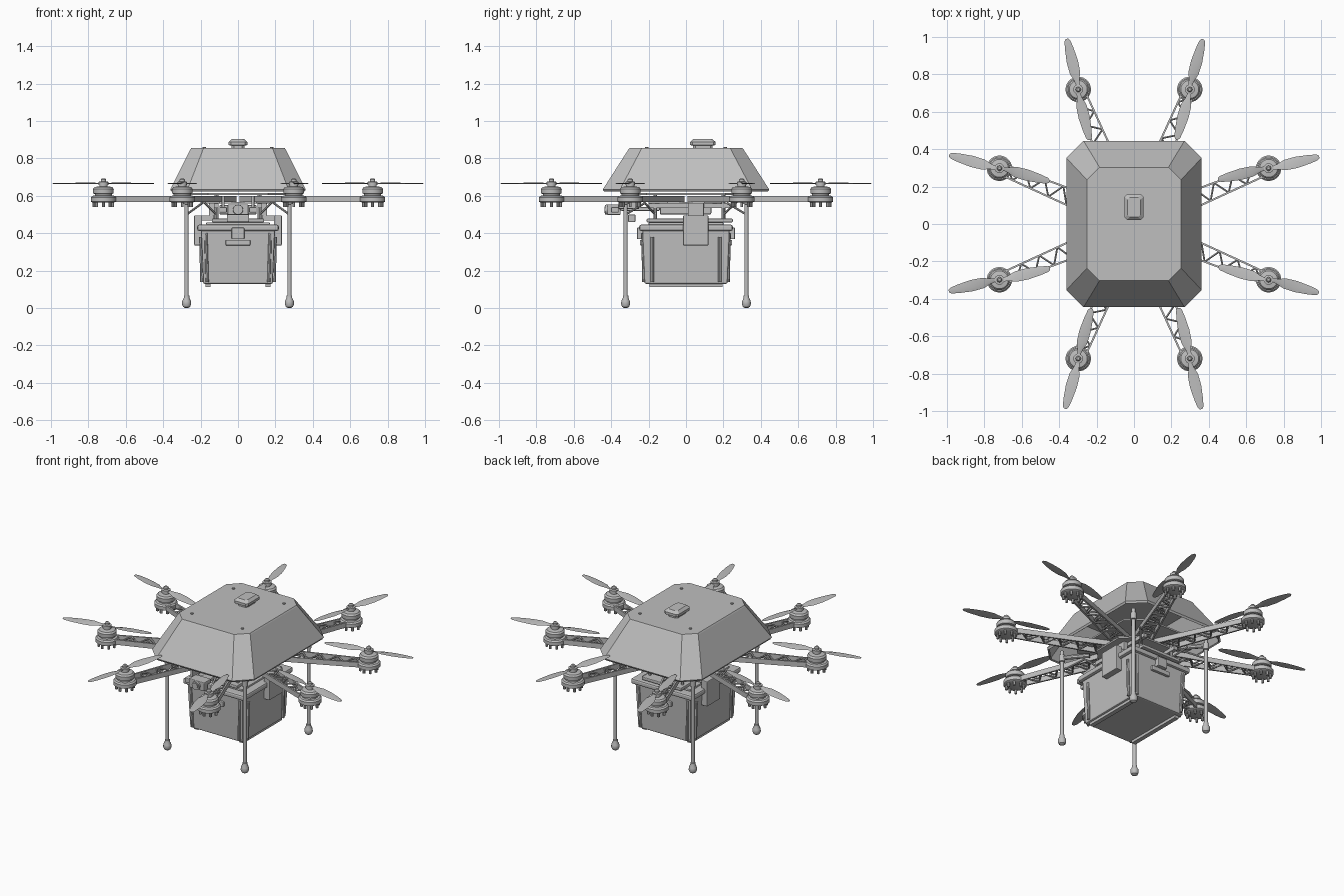
import bpy, bmesh, math
from mathutils import Vector, Matrix

cube = bpy.data.objects.get("Cube")
if cube:
    bpy.data.objects.remove(cube, do_unlink=True)

GREY = (0.52, 0.52, 0.52, 1)
grey = bpy.data.materials.new("plain grey")
grey.use_nodes = True
grey.diffuse_color = GREY
grey.node_tree.nodes["Principled BSDF"].inputs["Base Color"].default_value = GREY


def finish(name, bm, smooth=False, bevel=0):
    bmesh.ops.recalc_face_normals(bm, faces=bm.faces)
    mesh = bpy.data.meshes.new(name)
    bm.to_mesh(mesh)
    bm.free()
    mesh.materials.append(grey)
    obj = bpy.data.objects.new(name, mesh)
    bpy.context.collection.objects.link(obj)
    if bevel:
        mod = obj.modifiers.new("bevel", "BEVEL")
        mod.width, mod.segments = bevel, 2
    if smooth:
        bpy.ops.object.select_all(action="DESELECT")
        bpy.context.view_layer.objects.active = obj
        obj.select_set(True)
        bpy.ops.object.shade_smooth_by_angle(angle=math.radians(35))
    return obj


def add_box(bm, x, y, z):
    """Box between (min, max) pairs."""
    centre = Vector([sum(p) / 2 for p in (x, y, z)])
    size = [p[1] - p[0] for p in (x, y, z)]
    bmesh.ops.create_cube(bm, size=1, matrix=Matrix.Translation(centre) @ Matrix.Diagonal((*size, 1)))


def add_rod(bm, a, b, r, r2=None, sides=8):
    a, b = Vector(a), Vector(b)
    d = b - a
    m = Matrix.Translation((a + b) / 2) @ d.to_track_quat("Z", "Y").to_matrix().to_4x4()
    bmesh.ops.create_cone(bm, cap_ends=True, segments=sides, radius1=r,
                          radius2=r if r2 is None else r2, depth=d.length, matrix=m)


def add_loft(bm, rings, bottom=True):
    rows = [[bm.verts.new(p) for p in ring] for ring in rings]
    n = len(rows[0])
    for lo, hi in zip(rows, rows[1:]):
        for i in range(n):
            j = (i + 1) % n
            bm.faces.new((lo[i], lo[j], hi[j], hi[i]))
    bm.faces.new(rows[-1])
    if bottom:
        bm.faces.new(rows[0][::-1])


def octagon(hx, hy, c, z, cy=0):
    pts = [(hx, hy - c), (hx - c, hy), (c - hx, hy), (-hx, hy - c),
           (-hx, c - hy), (c - hx, -hy), (hx - c, -hy), (hx, c - hy)]
    return [(x, y + cy, z) for x, y in pts]


def add_lathe(bm, profile, x=0, y=0, sides=24):
    add_loft(bm, [[(x + r * math.cos(math.tau * i / sides), y + r * math.sin(math.tau * i / sides), z)
                   for i in range(sides)] for r, z in profile])


def box(name, x, y, z, bevel=0):
    bm = bmesh.new()
    add_box(bm, x, y, z)
    return finish(name, bm, bevel=bevel)


# Canopy shell and everything on its roof
bm = bmesh.new()
add_loft(bm, [octagon(.355, .438, .09, .622), octagon(.362, .445, .092, .634),
              octagon(.255, .308, .068, .848), octagon(.25, .303, .066, .855)], bottom=False)
canopy = finish("canopy", bm)
shell = canopy.modifiers.new("shell", "SOLIDIFY")
shell.thickness, shell.offset = .008, -1

bm = bmesh.new()
add_loft(bm, [octagon(hx, hx + .018, .012, z, .09) for hx, z in
              ((.034, .855), (.034, .868), (.05, .872), (.05, .888), (.034, .903))])
finish("roof_antenna", bm)
bm = bmesh.new()
for sx in (-1, 1):
    for sy in (-1, 1):
        add_rod(bm, (sx * .18, sy * .21, .85), (sx * .18, sy * .21, .861), .009, sides=10)
finish("roof_screws", bm)

# Frame plates that clamp the arms
bm = bmesh.new()
for hx, hy, z in ((.26, .31, .604), (.2, .2, .558)):
    add_loft(bm, [octagon(hx, hy, .1, z), octagon(hx, hy, .1, z + .01)])
finish("frame_plates", bm)

# Eight arms with motors and propellers
SECTIONS = ((.012, .02, 30), (.05, .032, 24), (.09, .058, 16), (.15, .062, 11), (.22, .048, 8),
            (.265, .032, 6), (.277, .014, 6))
for k in range(8):
    turn = math.radians(22.5 + 45 * k)
    place = Matrix.Rotation(turn, 4, "Z")
    hub = .779

    # Truss arm: two side rails joined by zigzag struts
    bm = bmesh.new()
    x0, x1, w0, w1 = .16, .745, .052, .03
    for s in (-1, 1):
        add_loft(bm, [[(x, s * w + dy, z) for dy, z in
                       ((-.005, .568), (.005, .568), (.005, .6), (-.005, .6))]
                      for x, w in ((x0, w0), (x1, w1))])
    steps = 11
    zig = []
    for i in range(steps + 1):
        t = i / steps
        zig.append((x0 + (x1 - x0) * t, (w0 + (w1 - w0) * t) * (-1) ** i))
    for a, b in zip(zig, zig[1:]):
        for z in (.574, .594):
            add_rod(bm, (*a, z), (*b, z), .005, sides=5)
    finish("arm_%d" % (k + 1), bm).matrix_world = place

    # Motor mount with pins, then stator, bell and shaft
    bm = bmesh.new()
    add_lathe(bm, [(.06, .565), (.068, .57), (.068, .592), (.06, .6), (.046, .602), (.046, .61),
                   (.055, .613), (.056, .637), (.048, .647), (.022, .651), (.022, .657)], hub)
    add_lathe(bm, [(.026, .657), (.026, .675), (.014, .677), (.014, .688), (.008, .694)], hub, sides=16)
    for i in range(8):
        a = math.tau * (i + .5) / 8
        px, py = hub + .05 * math.cos(a), .05 * math.sin(a)
        add_rod(bm, (px, py, .54), (px, py, .568), .008)
    finish("motor_%d" % (k + 1), bm, smooth=True).matrix_world = place

    # Twisted two-bladed propeller, handed alternately
    hand = 1 if k % 2 else -1
    bm = bmesh.new()
    for side in (0, math.pi):
        spin = Matrix.Rotation(side, 4, "Z")
        rings = []
        for r, w, pitch in SECTIONS:
            tilt = math.radians(pitch) * hand
            ring = []
            for u, v in ((-.5, 0), (-.15, .003), (.5, 0), (-.15, -.003)):
                c = u * w
                ring.append(spin @ Vector((r, hand * (c * math.cos(tilt) + .004),
                                           c * math.sin(tilt) * .5 * hand + v)))
            rings.append(ring)
        add_loft(bm, rings)
    prop = finish("propeller_%d" % (k + 1), bm, smooth=True)
    yaw = turn + math.radians(7 if k % 2 else -9)
    prop.matrix_world = (Matrix.Translation((hub * math.cos(turn), hub * math.sin(turn), .667))
                         @ Matrix.Rotation(yaw, 4, "Z"))

# Landing legs with bulb feet and braces
for sx, side in ((1, "left"), (-1, "right")):
    for sy, end in ((1, "back"), (-1, "front")):
        x, y = sx * .275, sy * .323
        bm = bmesh.new()
        add_lathe(bm, [(.008, 0), (.019, .007), (.025, .022), (.023, .038), (.015, .055),
                       (.015, .066), (.011, .068), (.011, .555), (.018, .557), (.018, .6),
                       (.011, .602), (.011, .628)], x, y, sides=14)
        add_rod(bm, (x, y, .585), (sx * .17, sy * .2, .585), .014)
        add_rod(bm, (x, y, .5), (sx * .19, sy * .22, .562), .006)
        finish("leg_%s_%s" % (end, side), bm, smooth=True)

# Cargo box with lid, corner strips and base rails
bm = bmesh.new()
add_loft(bm, [[(sx * hx, sy * hy, z) for sx, sy in ((1, 1), (-1, 1), (-1, -1), (1, -1))]
              for hx, hy, z in ((.186, .222, .13), (.198, .234, .42))])
finish("cargo_box", bm, bevel=.008)
box("cargo_lid", (-.218, .218), (-.25, .25), (.412, .446), .01)
box("lid_top", (-.17, .17), (-.2, .2), (.444, .458), .005)
bm = bmesh.new()
for sx in (-1, 1):
    for sy in (-1, 1):
        x, y = sx * .193, sy * .18
        add_rod(bm, (x, y, .14), (sx * .199, y, .38), .009)
        add_rod(bm, (sx * .165, sy * .225, .14), (sx * .172, sy * .231, .4), .009)
    add_box(bm, (sx * .16 - .014, sx * .16 + .014), (-.195, .195), (.113, .132))
finish("box_strips_and_rails", bm)
bm = bmesh.new()
for s in (-1, 1):
    add_box(bm, (-.066, .066), sorted((s * .215, s * .247)), (.335, .365))
    add_box(bm, (-.034, .034), sorted((s * .22, s * .262)), (.368, .43))
finish("box_handles_and_latches", bm, bevel=.005)

# Release clamps hanging either side of the lid
for s, side in ((1, "left"), (-1, "right")):
    bm = bmesh.new()
    add_box(bm, sorted((s * .192, s * .234)), (-.015, .12), (.335, .495))
    add_box(bm, sorted((s * .13, s * .215)), (.0, .105), (.468, .495))
    add_box(bm, sorted((s * .125, s * .155)), (.01, .095), (.47, .56))
    finish("clamp_" + side, bm, bevel=.004)

# Suspension tray, battery and posts between frame and cargo
box("cargo_tray", (-.14, .14), (-.21, .25), (.458, .478), .005)
box("battery", (-.1, .1), (-.14, .135), (.5, .552), .008)
bm = bmesh.new()
for sx in (-1, 1):
    for y in (-.165, .2):
        add_rod(bm, (sx * .115, y, .47), (sx * .115, y, .605), .01)
        add_rod(bm, (sx * .115, y, .5), (sx * .18, y * 1.35, .565), .006)
    add_box(bm, (sx * .115 - .012, sx * .115 + .012), (-.2, .24), (.535, .56))
finish("tray_posts", bm)

# Forward camera on its bracket
bm = bmesh.new()
add_box(bm, (-.055, .055), (-.42, -.35), (.498, .555))
add_box(bm, (-.035, .035), (-.35, -.14), (.52, .54))
add_box(bm, (-.06, .06), (-.31, -.27), (.46, .5))
for s in (-1, 1):
    add_box(bm, (s * .08 - .02, s * .08 + .02), (-.4, -.36), (.51, .54))
    add_box(bm, (s * .08 - .008, s * .08 + .008), (-.36, -.25), (.53, .6))
finish("camera", bm, bevel=.005)
bm = bmesh.new()
add_rod(bm, (0, -.41, .526), (0, -.432, .526), .028, .026, sides=20)
add_rod(bm, (0, -.43, .526), (0, -.437, .526), .018, sides=20)
finish("camera_lens", bm, smooth=True)
